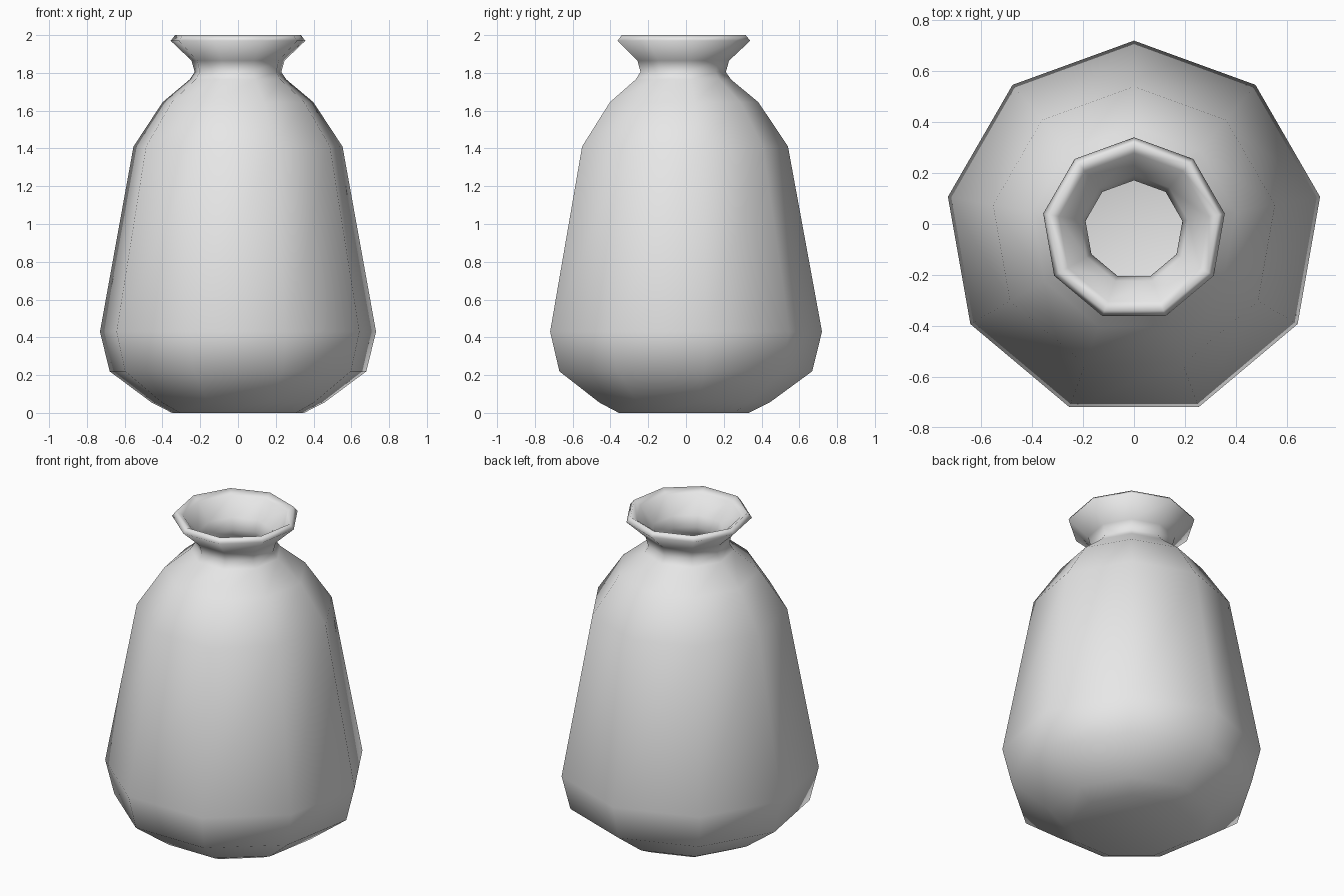
import bpy
import bmesh
from math import cos, sin, pi

cube = bpy.data.objects.get("Cube")
if cube:
    bpy.data.objects.remove(cube, do_unlink=True)

SIDES = 9
CENTRE_Y = -0.022   # nine sides with a corner at the back, centred by its bounds

# (radius, height) from the base up the outside
OUTER = [(0.355, 0), (0.465, 0.055), (0.69, 0.22), (0.742, 0.43), (0.562, 1.41),
         (0.405, 1.645), (0.26, 1.765), (0.233, 1.805), (0.25, 1.865),
         (0.362, 1.97), (0.338, 2.0)]
# from the lip down the inside to the floor
INNER = [(0.3, 1.975), (0.215, 1.875), (0.193, 1.81), (0.22, 1.745), (0.37, 1.62),
         (0.52, 1.4), (0.7, 0.43), (0.65, 0.245), (0.44, 0.09), (0.345, 0.04)]


def lathe(name, profile, material):
    """Turn a profile into a closed faceted body capped at both ends."""
    bm = bmesh.new()
    rings = []
    for r, z in profile:
        angles = [pi / 2 + 2 * pi * i / SIDES for i in range(SIDES)]
        rings.append([bm.verts.new((r * cos(a), CENTRE_Y + r * sin(a), z)) for a in angles])
    for low, high in zip(rings, rings[1:]):
        for i in range(SIDES):
            j = (i + 1) % SIDES
            bm.faces.new((low[i], low[j], high[j], high[i]))
    bm.faces.new(rings[0])
    bm.faces.new(rings[-1])
    bmesh.ops.recalc_face_normals(bm, faces=bm.faces)
    for face in bm.faces:
        face.smooth = True
    mesh = bpy.data.meshes.new(name)
    bm.to_mesh(mesh)
    bm.free()
    mesh.materials.append(material)
    obj = bpy.data.objects.new(name, mesh)
    bpy.context.collection.objects.link(obj)
    return obj


# Plain pale clay
clay = bpy.data.materials.new("pale_grey")
clay.use_nodes = True
clay.diffuse_color = (0.8, 0.8, 0.8, 1)
clay.node_tree.nodes["Principled BSDF"].inputs["Base Color"].default_value = (0.8, 0.8, 0.8, 1)

# Hollow vase with flared lip
lathe("vase", OUTER + INNER, clay)
